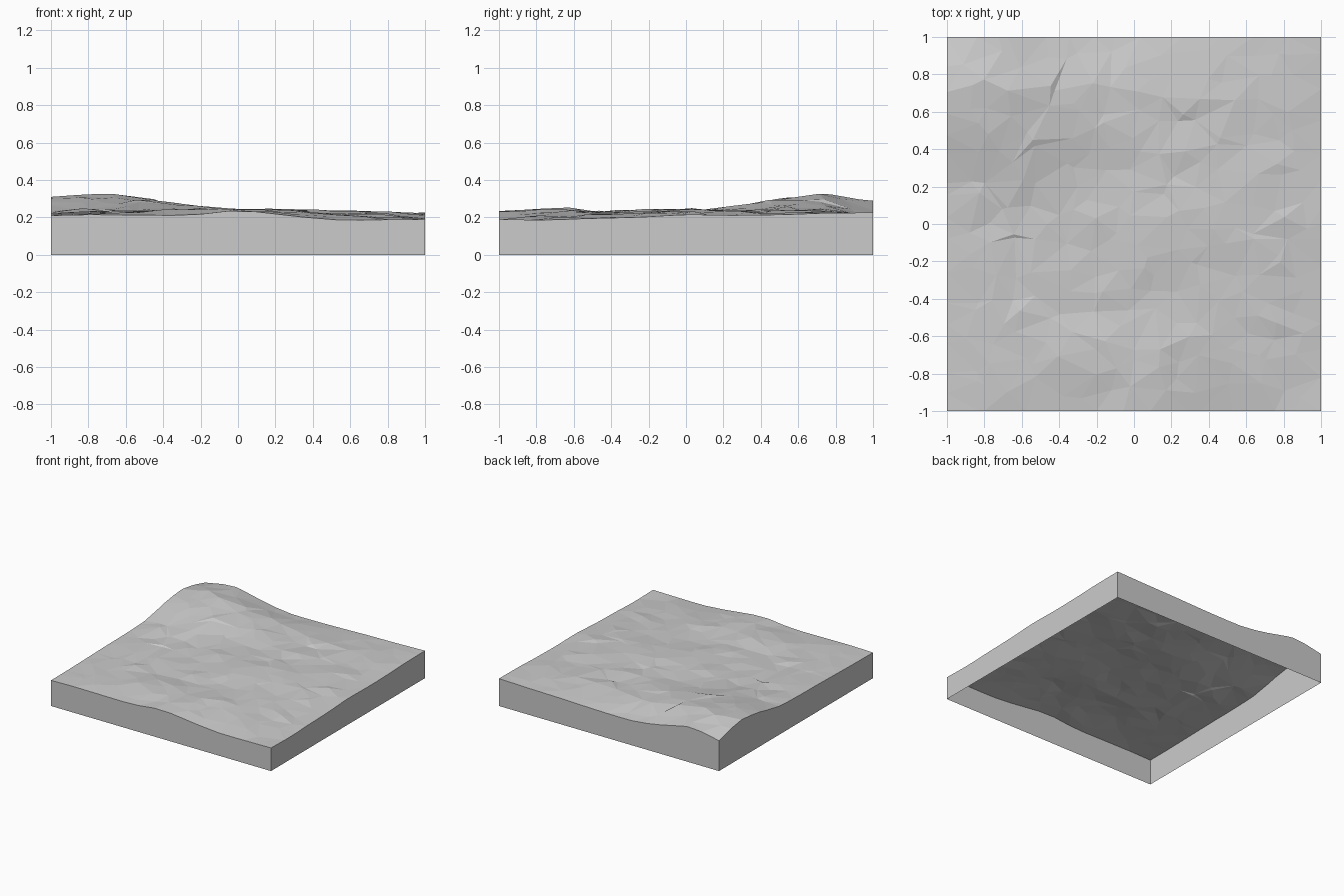
import bpy, bmesh, random
from mathutils import Vector, noise
from mathutils.geometry import delaunay_2d_cdt

random.seed(4)
cube = bpy.data.objects.get("Cube")
if cube:
    bpy.data.objects.remove(cube)

# Broad relief in thousandths: rows run front to back, columns along x
RELIEF = [
    [210, 215, 212, 213, 236, 212, 188, 187, 190],
    [212, 225, 232, 240, 240, 232, 218, 205, 186],
    [217, 225, 232, 235, 238, 232, 222, 212, 195],
    [222, 228, 230, 230, 233, 232, 225, 218, 201],
    [225, 232, 238, 244, 246, 246, 238, 230, 214],
    [238, 255, 250, 240, 236, 234, 230, 226, 211],
    [288, 300, 292, 262, 242, 234, 230, 225, 214],
    [308, 325, 295, 256, 240, 234, 230, 226, 223],
    [250, 290, 243, 205, 202, 207, 214, 218, 225],
]
LAST = len(RELIEF) - 1
CELLS = 16


def spline(values, t):
    """Smooth curve through evenly spaced values, t from -1 to 1."""
    t = (t + 1) / 2 * LAST
    i = min(int(t), LAST - 1)
    f = t - i
    a, b, c, d = (values[min(max(i + k, 0), LAST)] for k in (-1, 0, 1, 2))
    return b + f / 2 * (c - a + f * (2*a - 5*b + 4*c - d + f * (3*(b - c) + d - a)))


def height(x, y):
    base = spline([spline(row, x) for row in RELIEF], y) / 1000
    inside = min(1, 4 * (1 - max(abs(x), abs(y))))
    rough = noise.noise(Vector((x * 4, y * 7, 3))) * 0.01
    return base + inside * (rough + random.uniform(-0.007, 0.007))


def scattered(i, j):
    """Grid point moved at random, kept on the border where it starts there."""
    def move(k):
        shift = random.uniform(-0.45, 0.45) if 0 < k < CELLS else 0
        return 2 * (k + shift) / CELLS - 1
    return Vector((move(i), move(j)))


# Irregular triangulated ground
points = [scattered(i, j) for i in range(CELLS + 1) for j in range(CELLS + 1)]
flat, _, triangles, *_ = delaunay_2d_cdt(points, [], [], 0, 1e-5)
bm = bmesh.new()
verts = [bm.verts.new((p.x, p.y, height(p.x, p.y))) for p in flat]
for tri in triangles:
    bm.faces.new([verts[k] for k in tri])

# Side walls dropped from the border, underside left open
border = [e for e in bm.edges if e.is_boundary]
walls = bmesh.ops.extrude_edge_only(bm, edges=border)["geom"]
for v in walls:
    if isinstance(v, bmesh.types.BMVert):
        v.co.z = 0
bmesh.ops.recalc_face_normals(bm, faces=bm.faces)
if sum(f.normal.z for f in bm.faces) < 0:
    bmesh.ops.reverse_faces(bm, faces=bm.faces)

mesh = bpy.data.meshes.new("terrain_slab")
bm.to_mesh(mesh)
bm.free()
terrain = bpy.data.objects.new("terrain_slab", mesh)
bpy.context.collection.objects.link(terrain)

# Plain stone grey
grey = bpy.data.materials.new("stone_grey")
grey.use_nodes = True
colour = (0.6, 0.6, 0.6, 1)
grey.diffuse_color = colour
grey.node_tree.nodes["Principled BSDF"].inputs["Base Color"].default_value = colour
mesh.materials.append(grey)
